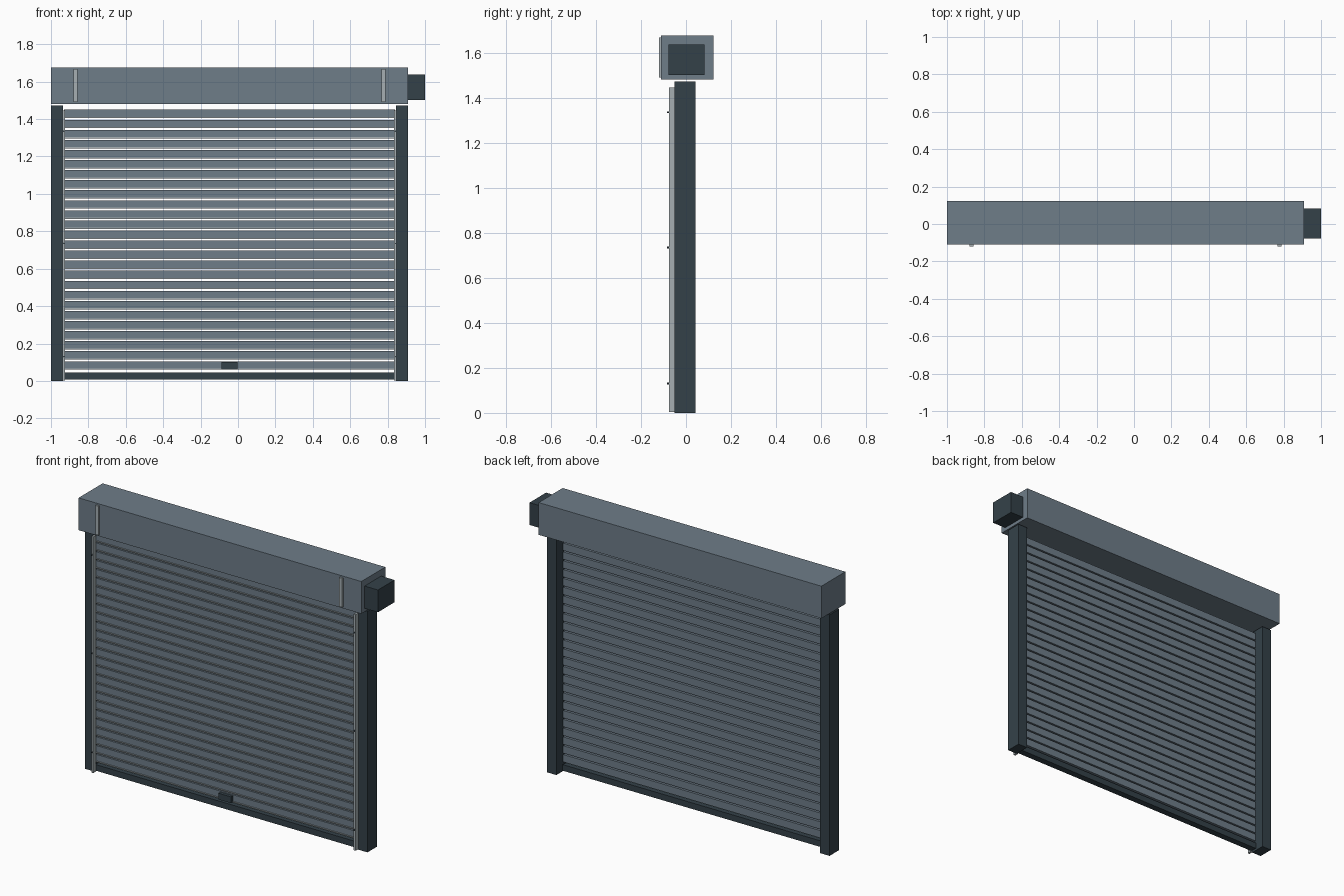
import bpy

cube = bpy.data.objects.get("Cube")
if cube:
    bpy.data.objects.remove(cube, do_unlink=True)


def material(name, colour):
    m = bpy.data.materials.new(name)
    m.use_nodes = True
    m.diffuse_color = (*colour, 1)
    m.node_tree.nodes["Principled BSDF"].inputs["Base Color"].default_value = (*colour, 1)
    return m


slate = material("slate grey", (0.157, 0.205, 0.25))
dark = material("charcoal", (0.034, 0.053, 0.066))
steel = material("light steel", (0.38, 0.43, 0.45))

CENTRE = -0.045   # middle of the doorway


def box(name, mat, x, y, z):
    """Box from (low, high) ranges on each axis."""
    bpy.ops.mesh.primitive_cube_add(size=1, location=[sum(r) / 2 for r in (x, y, z)])
    ob = bpy.context.object
    ob.name = name
    ob.scale = [r[1] - r[0] for r in (x, y, z)]
    bpy.ops.object.transform_apply(location=False, rotation=False, scale=True)
    ob.data.materials.append(mat)
    return ob


def span(side, inner, outer):
    """Mirrored x range about the doorway centre."""
    return sorted((CENTRE + side * inner, CENTRE + side * outer))


def stack(ob):
    """Repeat a part for every row of the curtain."""
    rows = ob.modifiers.new("rows", "ARRAY")
    rows.count = 26
    rows.use_relative_offset = False
    rows.use_constant_offset = True
    rows.constant_offset_displace = (0, 0, 0.0538)


# Roller housing and motor
box("roller_housing", slate, (-1, 0.91), (-0.11, 0.122), (1.48, 1.677))
box("motor_box", dark, (0.91, 1), (-0.078, 0.082), (1.501, 1.637))

for side, label in ((-1, "right"), (1, "left")):
    # Side guides with front lips, bolts and housing straps
    box(label + "_guide", dark, span(side, 0.891, 0.955), (-0.05, 0.043), (0, 1.472))
    box(label + "_guide_lip", steel, span(side, 0.88, 0.893), (-0.076, -0.05), (0.003, 1.445))
    box(label + "_housing_strap", steel, span(side, 0.813, 0.834), (-0.121, -0.108), (1.49, 1.667))
    for z in (0.13, 0.735, 1.335):
        bpy.ops.mesh.primitive_cylinder_add(
            vertices=8, radius=0.004, depth=0.01, rotation=(1.5708, 0, 0),
            location=(CENTRE + side * 0.887, -0.079, z))
        bolt = bpy.context.object
        bolt.name = label + "_guide_bolt"
        bolt.data.materials.append(dark)

# Shutter curtain with a light interlock bead along each slat
curtain = span(1, -0.885, 0.885)
stack(box("shutter_slat", slate, curtain, (-0.044, -0.014), (0.06, 0.105)))
stack(box("slat_bead", steel, curtain, (-0.048, -0.044), (0.06, 0.066)))

# Bottom rail and pull handle
box("bottom_rail", dark, curtain, (-0.05, -0.01), (0.008, 0.045))
box("pull_handle", dark, (-0.087, -0.003), (-0.064, -0.043), (0.062, 0.1))
